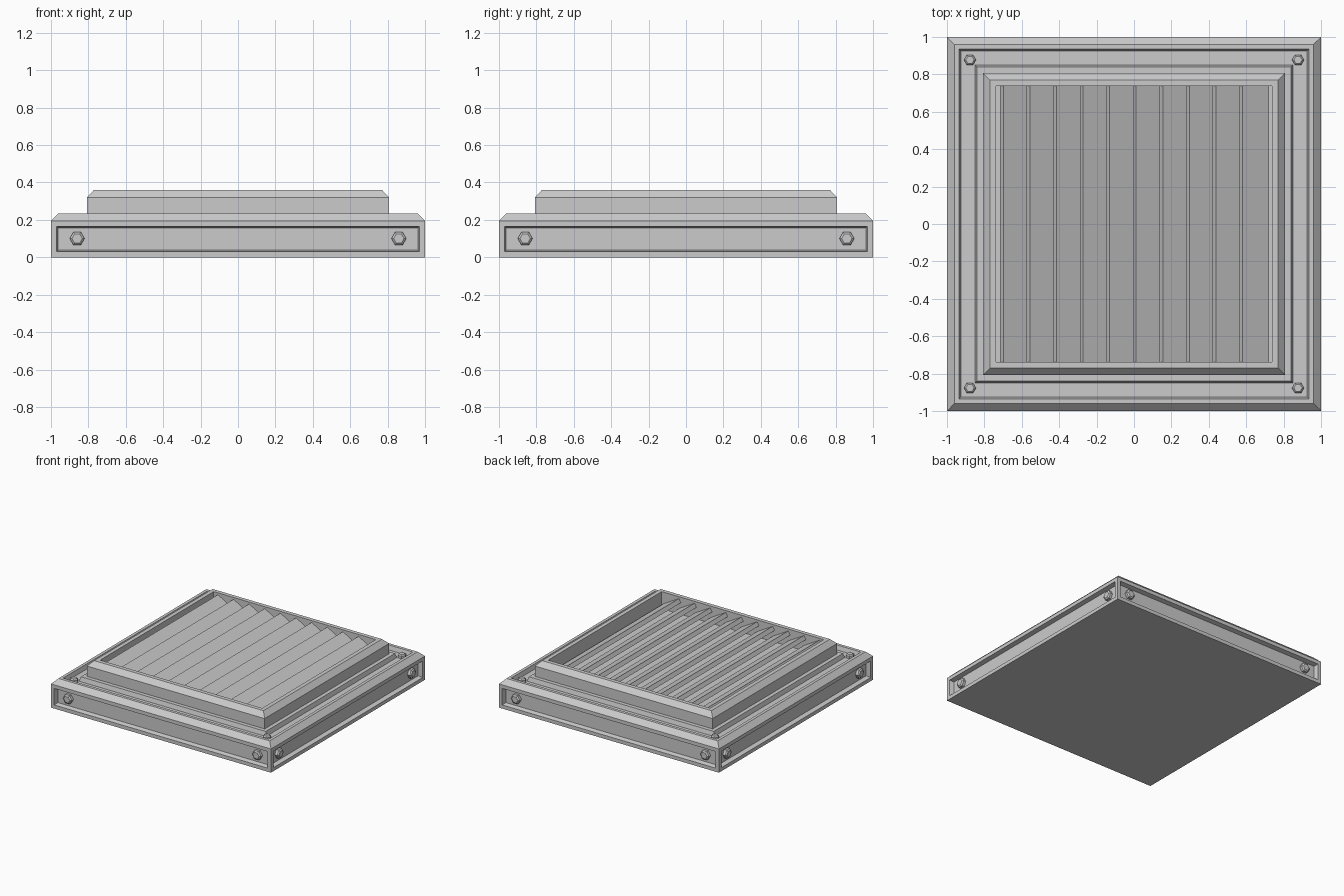
import bpy, bmesh, math
from mathutils import Matrix, Vector

if "Cube" in bpy.data.objects:
    bpy.data.objects.remove(bpy.data.objects["Cube"])


def make(name, bm):
    bmesh.ops.recalc_face_normals(bm, faces=bm.faces)
    me = bpy.data.meshes.new(name)
    bm.to_mesh(me)
    bm.free()
    ob = bpy.data.objects.new(name, me)
    bpy.context.collection.objects.link(ob)
    return ob


def ring(bm, r, z):
    return [bm.verts.new((sx * r, sy * r, z)) for sx, sy in ((-1, -1), (1, -1), (1, 1), (-1, 1))]


# Housing: square loft of stepped profile (half width, height)
profile = [(1, 0), (1, .195), (.96, .235), (.935, .235), (.925, .2), (.85, .2), (.84, .235),
           (.808, .235), (.808, .32), (.77, .36), (.737, .36), (.737, .22)]
bm = bmesh.new()
rings = [ring(bm, r, z) for r, z in profile]
sides = []
for k, (a, b) in enumerate(zip(rings, rings[1:])):
    for i in range(4):
        j = (i + 1) % 4
        f = bm.faces.new((a[i], a[j], b[j], b[i]))
        if k == 0:
            sides.append(f)
bm.faces.new(rings[0][::-1])
bm.faces.new(rings[-1])
bmesh.ops.recalc_face_normals(bm, faces=bm.faces)
# Sunken side panels
bmesh.ops.inset_individual(bm, faces=sides, thickness=.042)
bmesh.ops.inset_individual(bm, faces=sides, thickness=.012, depth=-.035)
make("housing", bm)


# Hex bolts: body with a chamfered head
def bolt(name, loc, normal, r, h):
    bm = bmesh.new()
    loops = []
    for rad, z in ((r, 0), (r, h * .7), (r * .7, h)):
        loops.append([bm.verts.new((rad * math.cos(i * math.pi / 3), rad * math.sin(i * math.pi / 3), z))
                      for i in range(6)])
    for a, b in zip(loops, loops[1:]):
        for i in range(6):
            j = (i + 1) % 6
            bm.faces.new((a[i], a[j], b[j], b[i]))
    bm.faces.new(loops[0][::-1])
    bm.faces.new(loops[-1])
    ob = make(name, bm)
    n = Vector(normal)
    u = Vector((1, 0, 0)) if n.z else Vector((0, 0, 1)).cross(n)
    v = n.cross(u)
    rot = Matrix((u, v, n)).transposed().to_4x4()
    ob.data.transform(Matrix.Translation(loc) @ rot)


for s in (-1, 1):
    for t in (-1, 1):
        bolt("top_bolt", Vector((s * .877, t * .877, .2)), (0, 0, 1), .032, .03)
        bolt("side_bolt_y", Vector((s * .86, t * .965, .1)), (0, t, 0), .04, .03)
        bolt("side_bolt_x", Vector((t * .965, s * .86, .1)), (t, 0, 0), .04, .03)

# Louvre slats, high on the left and falling to the right
ang, length, thick, pitch = math.radians(30), .175, .035, .142
d = Vector((math.cos(ang), 0, -math.sin(ang)))
n = Vector((math.sin(ang), 0, math.cos(ang)))
for i in range(10):
    top = Vector((-.698 + i * pitch, 0, .345))
    bm = bmesh.new()
    pts = [top, top + d * (length - .012), top + d * (length - .012) - n * thick, top - n * thick]
    ends = [[bm.verts.new((p.x, y, p.z)) for p in pts] for y in (-.737, .737)]
    for a in range(4):
        b = (a + 1) % 4
        bm.faces.new((ends[0][a], ends[0][b], ends[1][b], ends[1][a]))
    bm.faces.new(ends[0])
    bm.faces.new(ends[1][::-1])
    make("louvre_slat", bm)
